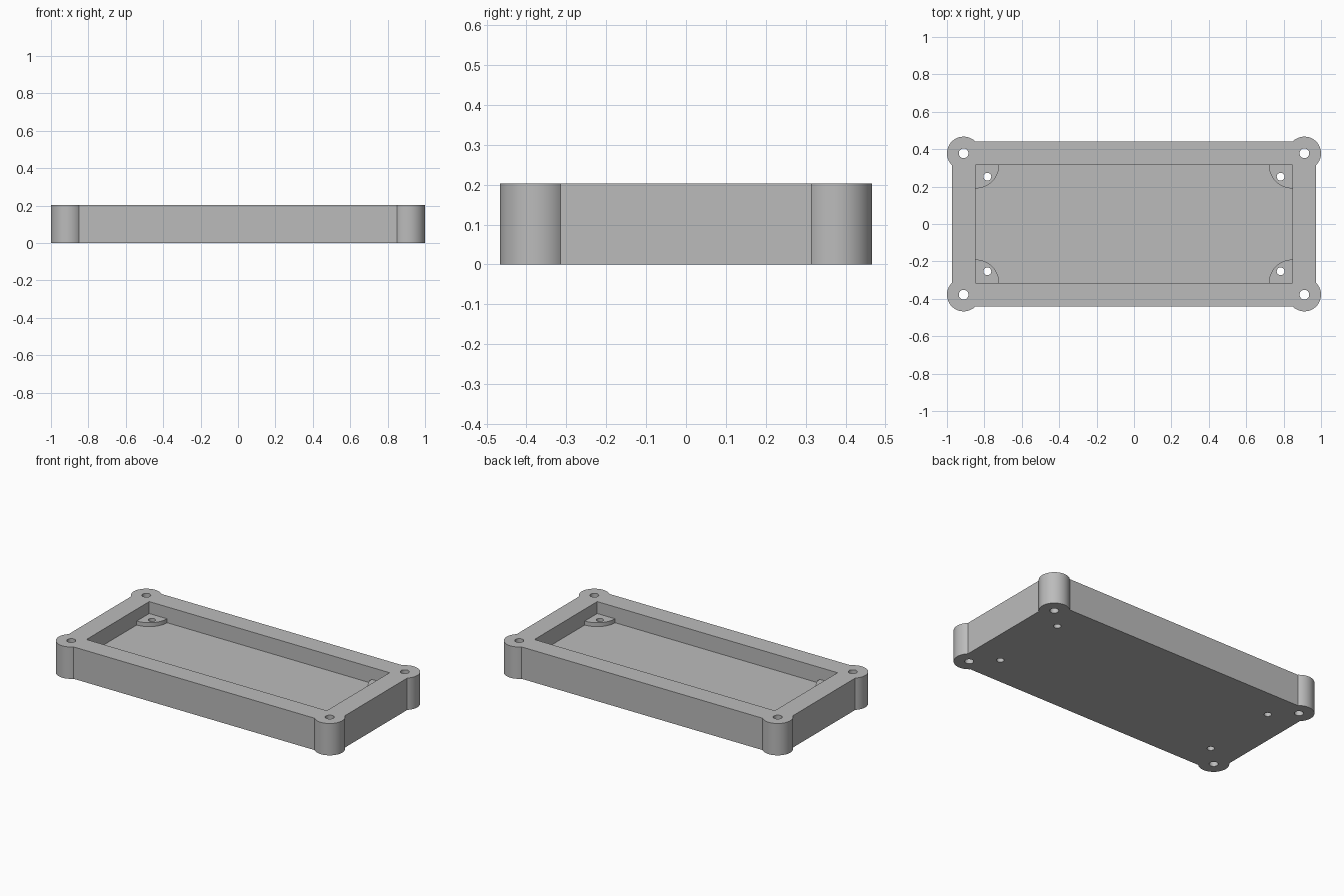
import bpy, bmesh
from math import pi, acos, asin, cos, sin, radians

HALF_X, HALF_Y, HEIGHT = 0.973, 0.442, 0.203    # outer walls
WALL, FLOOR = 0.126, 0.102
POST_X, POST_Y, POST_R = 0.911, 0.378, 0.089    # corner screw posts
IN_X, IN_Y = HALF_X - WALL, HALF_Y - WALL       # cavity
PAD_R, PAD_TOP, PAD_INSET = 0.126, 0.127, 0.063  # inner standoff pads
CORNERS = [(1, 1), (-1, 1), (-1, -1), (1, -1)]

cube = bpy.data.objects.get("Cube")
if cube:
    bpy.data.objects.remove(cube, do_unlink=True)

grey = bpy.data.materials.new("plain grey")
grey.use_nodes = True
grey.diffuse_color = (0.5, 0.5, 0.5, 1)
grey.node_tree.nodes["Principled BSDF"].inputs["Base Color"].default_value = (0.5, 0.5, 0.5, 1)


def arc(cx, cy, r, a0, a1, steps):
    return [(cx + r * cos(a0 + (a1 - a0) * i / steps),
             cy + r * sin(a0 + (a1 - a0) * i / steps)) for i in range(steps + 1)]


def prism(name, outline, z0, z1):
    """Extrude a flat outline from z0 to z1."""
    bm = bmesh.new()
    face = bm.faces.new([bm.verts.new((x, y, z0)) for x, y in outline])
    top = bmesh.ops.extrude_face_region(bm, geom=[face])["geom"]
    bmesh.ops.translate(bm, vec=(0, 0, z1 - z0),
                        verts=[v for v in top if isinstance(v, bmesh.types.BMVert)])
    bmesh.ops.recalc_face_normals(bm, faces=bm.faces)
    mesh = bpy.data.meshes.new(name)
    bm.to_mesh(mesh)
    bm.free()
    mesh.materials.append(grey)
    ob = bpy.data.objects.new(name, mesh)
    bpy.context.collection.objects.link(ob)
    return ob


def combine(target, tool, operation):
    """Apply a boolean and discard the tool."""
    mod = target.modifiers.new(operation, "BOOLEAN")
    mod.operation, mod.solver, mod.object = operation, "EXACT", tool
    bpy.context.view_layer.objects.active = target
    bpy.ops.object.modifier_apply(modifier=mod.name)
    bpy.data.objects.remove(tool, do_unlink=True)


def mirrored(points, sx, sy):
    flipped = [(x * sx, y * sy) for x, y in points]
    return flipped if sx * sy > 0 else flipped[::-1]


# Tray body: rectangle with a round post bulging from each corner
post_arc = arc(POST_X, POST_Y, POST_R, -acos((HALF_X - POST_X) / POST_R),
               pi - asin((HALF_Y - POST_Y) / POST_R), 40)
outline = [p for sx, sy in CORNERS for p in mirrored(post_arc, sx, sy)]
tray = prism("enclosure_tray", outline, 0, HEIGHT)

# Open cavity
cavity = [(IN_X * sx, IN_Y * sy) for sx, sy in CORNERS]
combine(tray, prism("cavity_cutter", cavity, FLOOR, HEIGHT + 0.1), "DIFFERENCE")

# Quarter-round pads in the cavity corners, sunk slightly into walls and floor
SINK = 0.02
pad = [(IN_X + SINK, IN_Y + SINK), (IN_X - PAD_R, IN_Y + SINK)]
pad += arc(IN_X, IN_Y, PAD_R, pi, 1.5 * pi, 20) + [(IN_X + SINK, IN_Y - PAD_R)]
for sx, sy in CORNERS:
    combine(tray, prism("standoff_pad", mirrored(pad, sx, sy), FLOOR - SINK, PAD_TOP), "UNION")

# Screw holes right through posts and pads
for x, y, r in [(POST_X, POST_Y, 0.026), (IN_X - PAD_INSET, IN_Y - PAD_INSET, 0.021)]:
    for sx, sy in CORNERS:
        circle = arc(x * sx, y * sy, r, 0, 2 * pi, 32)[:-1]
        combine(tray, prism("hole_cutter", circle, -0.1, HEIGHT + 0.1), "DIFFERENCE")

# Smooth the round walls, keep the edges crisp
bpy.ops.object.select_all(action="DESELECT")
tray.select_set(True)
bpy.context.view_layer.objects.active = tray
bpy.ops.object.shade_smooth_by_angle(angle=radians(30))
